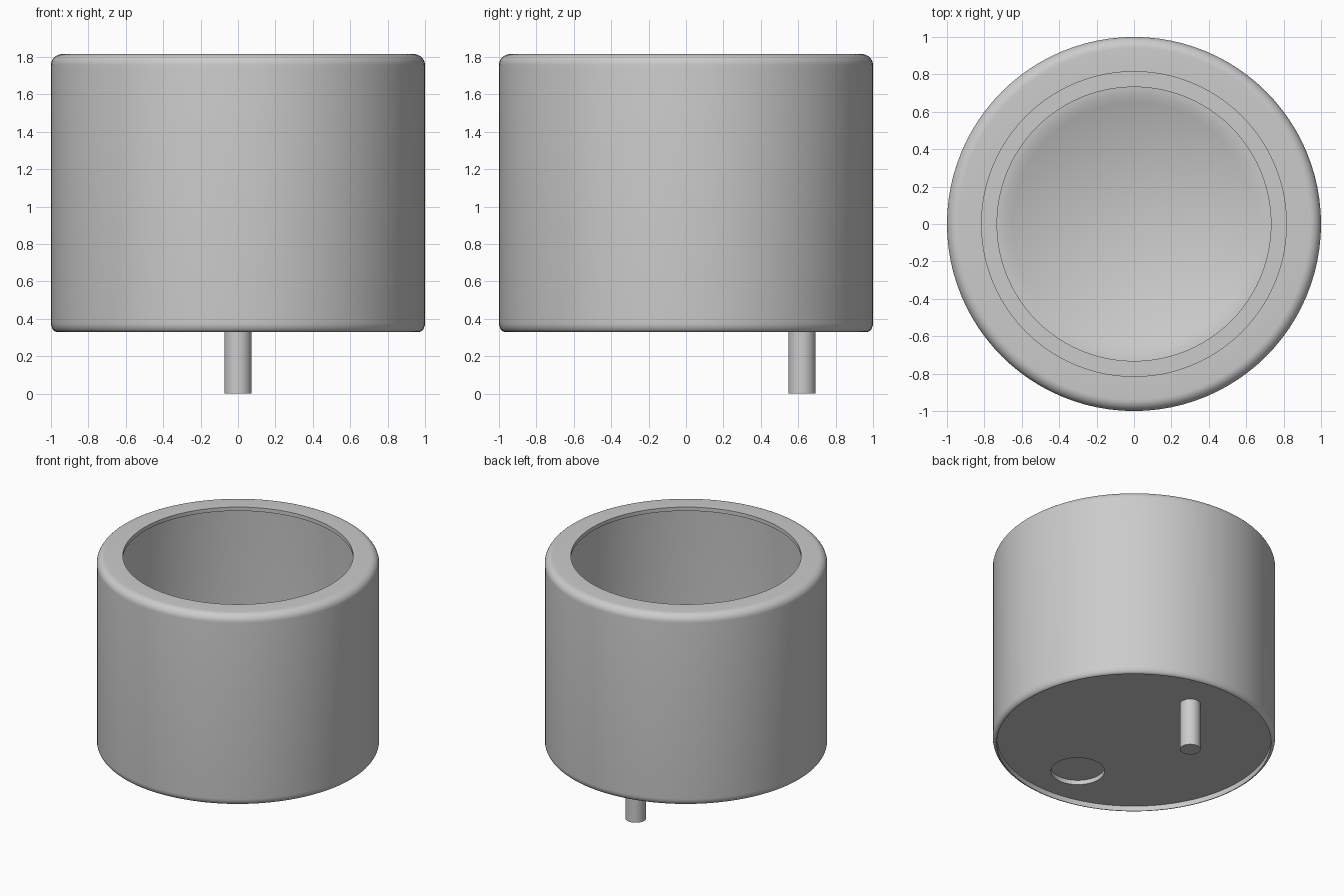
import bpy, bmesh, math

cube = bpy.data.objects.get("Cube")
if cube:
    bpy.data.objects.remove(cube, do_unlink=True)

grey = bpy.data.materials.new("plain grey")
grey.use_nodes = True
COLOUR = (0.6, 0.6, 0.6, 1)
grey.diffuse_color = COLOUR
grey.node_tree.nodes["Principled BSDF"].inputs["Base Color"].default_value = COLOUR


def arc(cx, cz, rx, rz, start, end, steps=8):
    """Points of an elliptical arc in the radius/height plane."""
    angles = [math.radians(start + (end - start) * i / steps) for i in range(steps + 1)]
    return [(cx + rx * math.cos(a), cz + rz * math.sin(a)) for a in angles]


def lathe(name, profile, centre=(0, 0, 0), steps=96, closed=False):
    """Turn a radius/height profile around the vertical axis."""
    bm = bmesh.new()
    verts = [bm.verts.new((r, 0, z)) for r, z in profile]
    pairs = list(zip(verts, verts[1:]))
    if closed:
        pairs.append((verts[-1], verts[0]))
    edges = [bm.edges.new(p) for p in pairs]
    bmesh.ops.spin(bm, geom=verts + edges, cent=(0, 0, 0), axis=(0, 0, 1),
                   angle=math.tau, steps=steps, use_duplicate=False)
    bmesh.ops.remove_doubles(bm, verts=bm.verts, dist=0.0005)
    bmesh.ops.recalc_face_normals(bm, faces=bm.faces)
    mesh = bpy.data.meshes.new(name)
    bm.to_mesh(mesh)
    bm.free()
    mesh.materials.append(grey)
    obj = bpy.data.objects.new(name, mesh)
    obj.location = centre
    bpy.context.collection.objects.link(obj)
    return obj


def smooth(obj):
    bpy.ops.object.select_all(action='DESELECT')
    obj.select_set(True)
    bpy.context.view_layer.objects.active = obj
    bpy.ops.object.shade_smooth_by_angle(angle=math.radians(35))


BOTTOM, TOP, WALL = 0.33, 1.815, 0.03
INNER = 1 - WALL

# Thin outer can with a turned-in top lip and rounded bottom rim
can = lathe("can",
            arc(INNER, BOTTOM + 0.05, WALL, 0.05, -90, 0)
            + arc(0.94, TOP - 0.06, 0.06, 0.06, 0, 90)
            + [(0.815, TOP), (0.815, TOP - WALL)]
            + arc(0.94, TOP - 0.06, WALL, WALL, 90, 0),
            closed=True)

# Base plate set slightly into the can
FLOOR, BASE_TOP = BOTTOM + 0.04, 0.52
base = lathe("base_plate", [(0, FLOOR), (INNER, FLOOR), (INNER, BASE_TOP), (0, BASE_TOP)])

# Shallow round pocket in the underside
cutter = lathe("pocket_cutter", [(0, 0.2), (0.19, 0.2), (0.19, FLOOR + 0.035), (0, FLOOR + 0.035)],
               centre=(0, -0.62, 0), steps=64)
cutter.hide_render = True
cut = base.modifiers.new("pocket", 'BOOLEAN')
cut.object = cutter
cut.solver = 'EXACT'
bpy.context.view_layer.objects.active = base
bpy.ops.object.modifier_apply(modifier=cut.name)
bpy.data.objects.remove(cutter, do_unlink=True)

# Inner dish with a shallow conical top and softened rim
dish = lathe("cone_dish", [(0, 0.6), (0.65, 0.86), (0.69, 0.873), (0.715, 0.878),
                           (0.735, 0.88), (0.735, BASE_TOP), (0, BASE_TOP)])

# Contact pin under the base
pin = lathe("pin", [(0, 0), (0.073, 0), (0.073, FLOOR + 0.01), (0, FLOOR + 0.01)],
            centre=(0, 0.62, 0), steps=48)

for part in (can, base, dish, pin):
    smooth(part)
